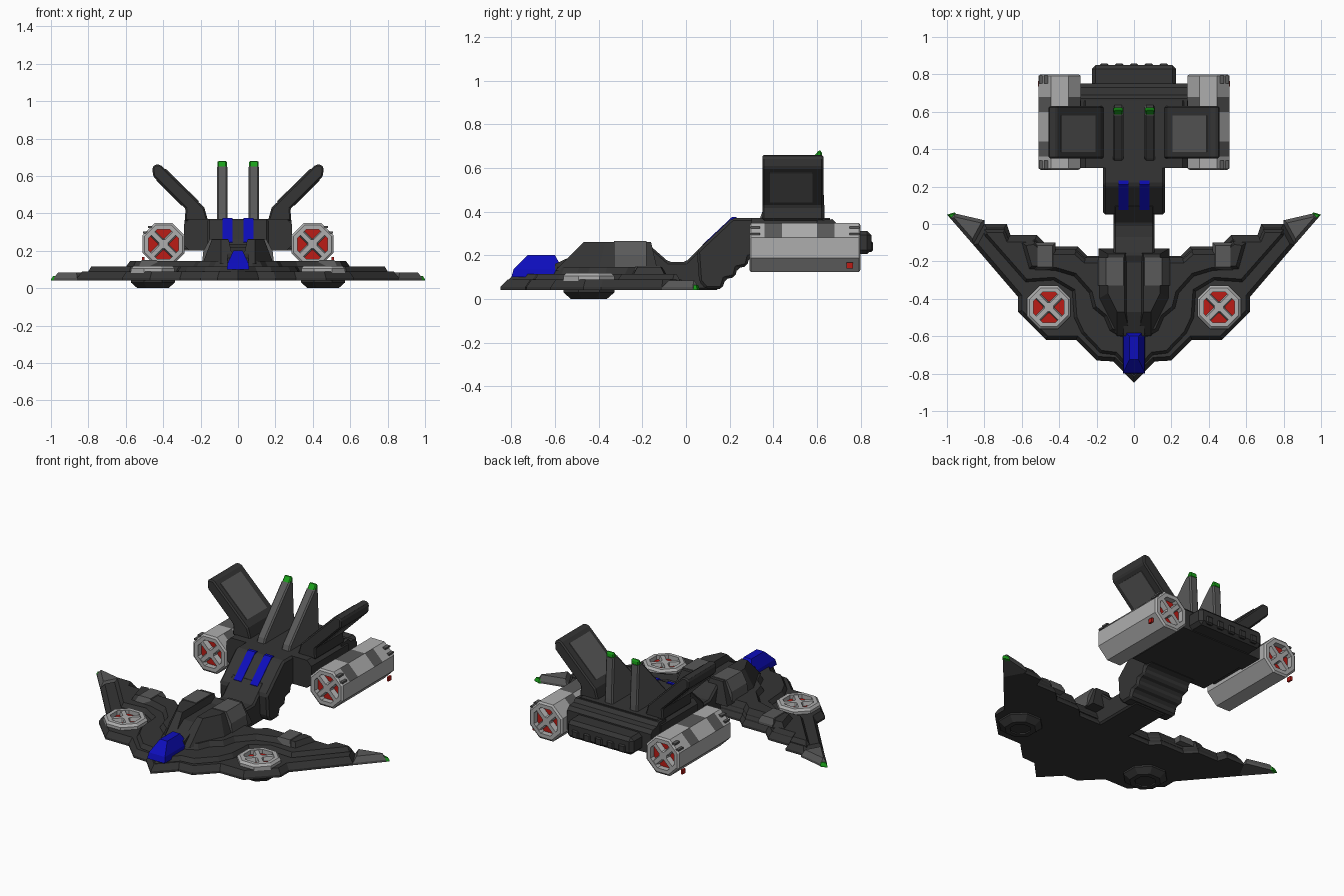
import bpy, bmesh
from math import cos, sin, radians, pi
from mathutils import Vector, Matrix

if "Cube" in bpy.data.objects:
    bpy.data.objects.remove(bpy.data.objects["Cube"])

def material(name, rgb):
    m = bpy.data.materials.new(name)
    m.diffuse_color = (*rgb, 1)
    m.use_nodes = True
    m.node_tree.nodes["Principled BSDF"].inputs["Base Color"].default_value = m.diffuse_color
    return m

DARK = material("dark_hull", (.035, .035, .035))
MID = material("mid_grey", (.1, .1, .1))
LIGHT = material("light_grey", (.42, .42, .42))
BLUE = material("blue_glass", (.004, .004, .5))
RED = material("red_glow", (.5, .012, .008))
GREEN = material("green_light", (.01, .35, .01))

def loft(name, rings, mat, mirror=False, cap=None, bevel=0, paint=None, accent=MID):
    """Skin a list of equal rings and cap both ends."""
    bm = bmesh.new()
    rows = [[bm.verts.new(p) for p in r] for r in rings]
    n = len(rows[0])
    for i in range(len(rows) - 1):
        for j in range(n):
            k = (j + 1) % n
            f = bm.faces.new((rows[i][j], rows[i][k], rows[i + 1][k], rows[i + 1][j]))
            if paint and paint(i, j):
                f.material_index = 1
    for r in (rows[0], rows[-1]):
        bm.faces.new(r).material_index = 2 if cap else 0
    bmesh.ops.recalc_face_normals(bm, faces=bm.faces)
    me = bpy.data.meshes.new(name)
    bm.to_mesh(me)
    bm.free()
    for m in (mat, accent, cap or mat):
        me.materials.append(m)
    ob = bpy.data.objects.new(name, me)
    bpy.context.collection.objects.link(ob)
    if mirror:
        ob.modifiers.new("mirror", 'MIRROR')
    if bevel:
        b = ob.modifiers.new("bevel", 'BEVEL')
        b.width, b.segments = bevel, 1
    return ob

def inset(pts, d):
    out, n = [], len(pts)
    for i, p in enumerate(pts):
        p = Vector(p)
        a = (p - Vector(pts[i - 1])).normalized()
        b = (Vector(pts[(i + 1) % n]) - p).normalized()
        na, nb = Vector((-a.y, a.x)), Vector((-b.y, b.x))
        out.append(p + (na + nb) * d / max(.25, 1 + na.dot(nb)))
    return out

def plate(name, pts, z0, z1, d, mat, symmetric=False, mirror=False):
    """Flat plate with a sloped rim, seen from above."""
    if symmetric:
        pts = pts + [(-x, y) for x, y in reversed(pts) if x > 0]
    zm = z0 + .3 * (z1 - z0)
    rings = [[(x, y, z) for x, y in ps] for ps, z in
             ((pts, z0), (pts, zm), (inset(pts, d), z1))]
    return loft(name, rings, mat, mirror)

def rect(x0, x1, y0, y1):
    return [(x0, y0), (x1, y0), (x1, y1), (x0, y1)]

def side_profile(name, yz, x0, x1, mat, mirror=False, bevel=0):
    return loft(name, [[(x, y, z) for y, z in yz] for x in (x0, x1)], mat, mirror, bevel=bevel)

def front_profile(name, xz, y0, y1, mat, mirror=False, bevel=0):
    return loft(name, [[(x, y, z) for x, z in xz] for y in (y0, y1)], mat, mirror, bevel=bevel)

def box(name, x0, x1, y0, y1, z0, z1, mat, mirror=False, bevel=0):
    return front_profile(name, [(x0, z0), (x1, z0), (x1, z1), (x0, z1)], y0, y1, mat, mirror, bevel)

# Forward wing: stacked plates
plate("wing_plate", [(0, -.85), (.11, -.735), (.2, -.73), (.31, -.62), (.47, -.62), (.62, -.47),
      (.62, -.39), (.86, -.11), (.8, .0), (.68, .0), (.66, -.06), (.52, -.06), (.46, -.12),
      (.3, -.12), (.25, -.17), (.12, -.17)], .04, .088, .022, DARK, symmetric=True)
plate("wing_second_layer", [(0, -.81), (.1, -.7), (.18, -.69), (.28, -.585), (.32, -.5), (.33, -.36),
      (.43, -.3), (.58, -.31), (.8, -.06), (.8, -.03), (.69, -.03), (.67, -.08), (.54, -.08),
      (.47, -.135), (.31, -.135), (.26, -.18), (.12, -.18)], .08, .115, .015, DARK, symmetric=True)
plate("wing_ridge", [(0, -.62), (.08, -.6), (.13, -.57), (.16, -.5), (.22, -.45), (.24, -.37),
      (.32, -.28), (.42, -.25), (.56, -.24), (.6, -.1), (.53, -.09), (.47, -.145), (.31, -.145),
      (.26, -.19), (.12, -.19)], .1, .145, .018, DARK, symmetric=True)
plate("wing_tip", [(.86, -.11), (.985, .033), (.965, .058), (.8, .02), (.8, 0)],
      .04, .085, .018, MID, mirror=True)
plate("wing_tip_light", [(.968, .014), (1, .05), (.96, .062), (.945, .05)],
      .04, .064, .006, GREEN, mirror=True)
plate("wing_panel", rect(.42, .53, -.245, -.1), .1, .15, .015, MID, mirror=True)

# Central humps, spine and cockpit
loft("hump", [[(.02, -.6, .13), (.09, -.6, .13), (.19, -.4, .13), (.19, -.13, .13), (.02, -.13, .13)],
              [(.05, -.47, .26), (.09, -.47, .26), (.14, -.37, .26), (.14, -.16, .26), (.05, -.16, .26)]],
     DARK, mirror=True)
loft("hump_panel", [[(x, y, .14) for x, y in rect(.05, .192, -.33, -.18)],
                    [(x, y, .2) for x, y in rect(.05, .185, -.33, -.18)],
                    [(x, y, .264) for x, y in rect(.055, .15, -.33, -.18)]], MID, mirror=True)
side_profile("spine", [(-.6, .1), (-.6, .16), (-.47, .22), (-.15, .22), (-.08, .17), (-.08, .1)],
             -.055, .055, DARK)
loft("cockpit", [[(x, y, .1) for x, y in rect(-.06, .06, -.8, -.565)],
                 [(x, y, .135) for x, y in rect(-.055, .055, -.79, -.565)],
                 [(x, y, .2) for x, y in rect(-.025, .025, -.725, -.6)]], BLUE)

# Neck joining wing to rear body, with a stepped underside
side_profile("neck", [(-.25, .04), (-.25, .2), (-.16, .24), (-.08, .17), (0, .17), (.1, .27), (.2, .2),
                      (.15, .04)], -.11, .11, DARK, bevel=.01)
side_profile("neck_ramp", [(.06, .08), (.05, .22), (.21, .37), (.35, .37), (.35, .2), (.29, .19),
             (.28, .15), (.235, .14), (.225, .1), (.18, .09), (.165, .045), (.09, .045)],
             -.165, .165, DARK, bevel=.012)
side_profile("ramp_window", [(.075, .235), (.075, .248), (.212, .376), (.232, .376), (.232, .36)],
             .03, .082, BLUE, mirror=True)

# Rear body
front_profile("rear_body", [(-.26, .2), (.26, .2), (.29, .23), (.29, .34), (.26, .37), (-.26, .37),
                            (-.29, .34), (-.29, .23)], .3, .66, DARK)
side_profile("rear_deck", [(.6, .2), (.6, .36), (.67, .365), (.69, .345), (.73, .34), (.75, .32), (.75, .2)],
             -.285, .285, DARK)
box("rear_block", -.225, .225, .72, .85, .205, .312, DARK, bevel=.02)
for i in range(5):
    x = -.16 + .08 * i
    box(f"rear_knob_{i}", x - .025, x + .025, .8, .857, .215, .265, DARK, bevel=.008)

# Angled fins with inset panels
front_profile("fin", [(.16, .36), (.18, .43), (.415, .66), (.445, .66), (.457, .648), (.455, .6), (.28, .425),
                      (.285, .36)], .35, .63, DARK, mirror=True, bevel=.008)
front_profile("fin_panel", [(.207, .463), (.387, .639), (.436, .575), (.302, .441)],
              .385, .58, MID, mirror=True)

# Upright spikes with green ends
side_profile("spike", [(.335, .36), (.35, .4), (.585, .655), (.622, .655), (.635, .4), (.635, .36)],
             .057, .113, MID, mirror=True, bevel=.008)
side_profile("spike_light", [(.58, .645), (.61, .683), (.622, .675), (.624, .645)],
             .06, .11, GREEN, mirror=True, bevel=.006)

# Octagonal thrusters: shell with red recess, hub and spokes
def octagon(r, z, mat):
    return [mat @ Vector((r * cos(a), r * sin(a), z)) for a in (pi / 8 + j * pi / 4 for j in range(8))]

def fan_face(name, mat, z0, z1):
    loft(name + "_hub", [octagon(.034, z0, mat), octagon(.026, z1, mat)], LIGHT, mirror=True)
    for k in range(4):
        rot = mat @ Matrix.Rotation(radians(45 + 90 * k), 4, 'Z')
        loft(f"{name}_spoke_{k}", [[rot @ Vector((x, y, z)) for x, y in rect(.02, .088, -w, w)]
                                   for z, w in ((z0, .02), (z1, .012))], LIGHT, mirror=True)

engine = Matrix.Translation((.398, 0, .235)) @ Matrix.Rotation(-pi / 2, 4, 'X')
stations = [(.086, .325), (.086, .29), (.11, .29)] + \
    [(.122, y) for y in (.298, .36, .44, .52, .6, .68, .792)] + [(.11, .8), (.086, .8), (.086, .765)]
loft("engine", [octagon(r, z, engine) for r, z in stations], LIGHT, mirror=True, cap=RED,
     paint=lambda i, j: (i in (4, 7) and j in (4, 6)) or (i in (5, 6) and j == 5))
fan_face("engine_front", engine, .33, .295)
fan_face("engine_rear", engine, .76, .795)
box("engine_marker", .5, .5125, .735, .765, .14, .166, RED, mirror=True)
box("engine_pylon", .24, .32, .36, .72, .21, .28, DARK, mirror=True)
for i, y in enumerate((.295, .75)):
    for j, z in enumerate((.292, .322)):
        box(f"engine_slot_{i}{j}", .46, .507 - .025 * j, y, y + .045, z, z + .01, MID, mirror=True)

# Wing fans and the pods beneath them
lift = Matrix.Translation((.455, -.445, 0))
loft("wing_fan", [octagon(r, z, lift) for r, z in
                  ((.1, .05), (.126, .06), (.126, .105), (.112, .118), (.088, .118), (.088, .092))],
     LIGHT, mirror=True, cap=RED)
fan_face("wing_fan", lift, .088, .115)
loft("wing_pod", [octagon(r, z, lift) for r, z in ((.06, .008), (.06, 0), (.09, 0), (.127, .03), (.127, .07))],
     DARK, mirror=True)
